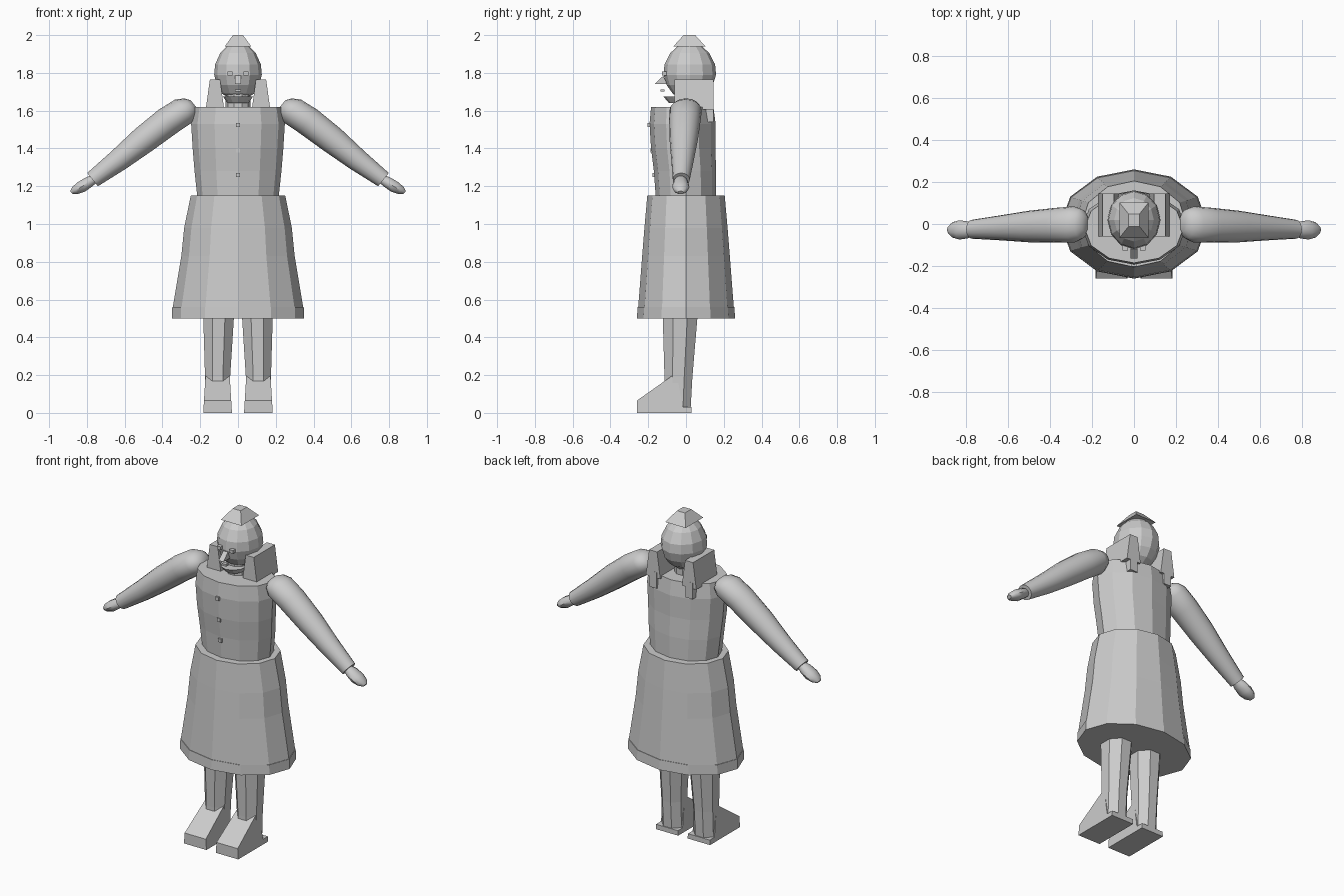
import bpy, bmesh, math
from mathutils import Vector

cube = bpy.data.objects.get("Cube")
if cube:
    bpy.data.objects.remove(cube, do_unlink=True)

grey = bpy.data.materials.new("plain grey")
grey.use_nodes = True
COLOUR = (0.6, 0.6, 0.6, 1)
grey.diffuse_color = COLOUR
grey.node_tree.nodes["Principled BSDF"].inputs["Base Color"].default_value = COLOUR

X, Y = Vector((1, 0, 0)), Vector((0, 1, 0))


def finish(name, bm, mirror=False, smooth=False):
    bmesh.ops.recalc_face_normals(bm, faces=bm.faces)
    mesh = bpy.data.meshes.new(name)
    bm.to_mesh(mesh)
    bm.free()
    mesh.materials.append(grey)
    ob = bpy.data.objects.new(name, mesh)
    bpy.context.collection.objects.link(ob)
    if mirror:
        ob.modifiers.new("other side", 'MIRROR')
    if smooth:
        bpy.ops.object.select_all(action='DESELECT')
        ob.select_set(True)
        bpy.context.view_layer.objects.active = ob
        bpy.ops.object.shade_smooth_by_angle(angle=math.radians(40))
    return ob


def loft(name, rows, sides=12, u=X, v=Y, turn=0.0, **kw):
    """Skin elliptical rings; each row is (centre, radius along u, radius along v)."""
    bm = bmesh.new()
    rings = []
    for centre, ru, rv in rows:
        ring = []
        for i in range(sides):
            a = math.tau * i / sides + turn
            ring.append(bm.verts.new(Vector(centre) + u * ru * math.cos(a) + v * rv * math.sin(a)))
        rings.append(ring)
    for low, high in zip(rings, rings[1:]):
        for i in range(sides):
            j = (i + 1) % sides
            bm.faces.new((low[i], low[j], high[j], high[i]))
    bm.faces.new(rings[0][::-1])
    bm.faces.new(rings[-1])
    return finish(name, bm, **kw)


def box(name, centre, size, taper=(1, 1), **kw):
    """Box whose top is scaled by taper."""
    bm = bmesh.new()
    bmesh.ops.create_cube(bm, size=1)
    for vert in bm.verts:
        if vert.co.z > 0:
            vert.co.x *= taper[0]
            vert.co.y *= taper[1]
        vert.co = Vector(a * b for a, b in zip(vert.co, size)) + Vector(centre)
    return finish(name, bm, **kw)


# Skirt with a hem band
loft("skirt", [((0, 0, 0.56), 0.345, 0.253), ((0, 0, 0.83), 0.30, 0.232),
               ((0, 0, 0.98), 0.285, 0.22), ((0, 0, 1.15), 0.25, 0.205)])
loft("skirt_hem", [((0, 0, 0.5), 0.35, 0.26), ((0, 0, 0.56), 0.348, 0.256)])

# Jacket and its buttons
loft("jacket", [((0, 0, 1.14), 0.215, 0.16), ((0, -0.005, 1.28), 0.23, 0.165),
                ((0, -0.015, 1.4), 0.24, 0.17), ((0, -0.018, 1.53), 0.248, 0.175),
                ((0, -0.02, 1.62), 0.235, 0.165)])
for i, (y, z) in enumerate([(-0.192, 1.525), (-0.177, 1.39), (-0.167, 1.26)]):
    box(f"button_{i + 1}", (0, y, z), (0.022, 0.022, 0.022))

# Legs and boots
loft("leg", [((0.108, -0.045, 0.02), 0.072, 0.075), ((0.108, -0.04, 0.19), 0.072, 0.08),
             ((0.102, -0.03, 0.55), 0.09, 0.102)], sides=8, turn=math.pi / 8, mirror=True)
bm = bmesh.new()
profile = [(-0.26, 0), (-0.26, 0.065), (-0.05, 0.213), (-0.03, 0.1), (-0.015, 0.03), (0.03, 0.03), (0.03, 0)]
boot_sides = []
for middle, half, lean in ((0.108, -0.076, 0.06), (0.108, 0.076, -0.06)):
    boot_sides.append([bm.verts.new((middle + half + lean * z, y, z)) for y, z in profile])
inner, outer = boot_sides
bm.faces.new(inner)
bm.faces.new(outer[::-1])
for i in range(len(profile)):
    j = (i + 1) % len(profile)
    bm.faces.new((inner[i], outer[i], outer[j], inner[j]))
finish("boot", bm, mirror=True)

# Sleeves and hands follow one slanting line
slope = math.radians(-39)
across = Vector((-math.sin(slope), 0, math.cos(slope)))
loft("sleeve", [((0.232, 0, 1.632), 0.035, 0.03), ((0.25, 0, 1.622), 0.07, 0.055),
                ((0.285, -0.002, 1.60), 0.086, 0.076), ((0.37, -0.006, 1.545), 0.083, 0.078),
                ((0.5, -0.012, 1.445), 0.075, 0.073), ((0.63, -0.018, 1.34), 0.06, 0.06),
                ((0.77, -0.025, 1.235), 0.045, 0.045)],
     sides=16, u=Y, v=across, mirror=True, smooth=True)
loft("hand", [((0.76, -0.028, 1.24), 0.025, 0.025), ((0.79, -0.028, 1.222), 0.04, 0.031),
              ((0.83, -0.028, 1.196), 0.046, 0.033), ((0.862, -0.028, 1.178), 0.037, 0.025),
              ((0.882, -0.028, 1.166), 0.016, 0.011)],
     sides=10, u=Y, v=across, mirror=True, smooth=True)

# Neck, collar and head
loft("neck", [((0, 0, 1.6), 0.065, 0.065), ((0, 0, 1.72), 0.065, 0.065)], sides=10)
loft("collar", [((0, -0.02, 1.64), 0.055, 0.07), ((0, -0.02, 1.675), 0.08, 0.1)])
loft("head", [((0, 0.02, 1.665), 0.045, 0.05), ((0, 0.02, 1.69), 0.085, 0.09),
              ((0, 0.02, 1.735), 0.112, 0.122), ((0, 0.02, 1.79), 0.126, 0.139),
              ((0, 0.02, 1.845), 0.121, 0.134), ((0, 0.02, 1.905), 0.094, 0.103),
              ((0, 0.02, 1.945), 0.055, 0.06)])

# Face
box("eye", (0.042, -0.115, 1.797), (0.026, 0.024, 0.02), mirror=True)
box("mouth", (0, -0.125, 1.707), (0.03, 0.022, 0.012))
bm = bmesh.new()
for side in (-0.016, 0.016):
    for y, z in ((-0.1, 1.74), (-0.165, 1.742), (-0.12, 1.785)):
        bm.verts.new((side, y, z))
bmesh.ops.convex_hull(bm, input=bm.verts)
finish("nose", bm)

# Side hair slabs with a lock hanging behind each
box("hair_slab", (0.122, 0.042, 1.685), (0.098, 0.205, 0.16), taper=(0.55, 1), mirror=True)
box("hair_lock", (0.122, 0.122, 1.59), (0.05, 0.046, 0.1), mirror=True)

# Four sided hat
box("hat", (0, 0.018, 1.97), (0.14, 0.17, 0.06), taper=(0.38, 0.36))
